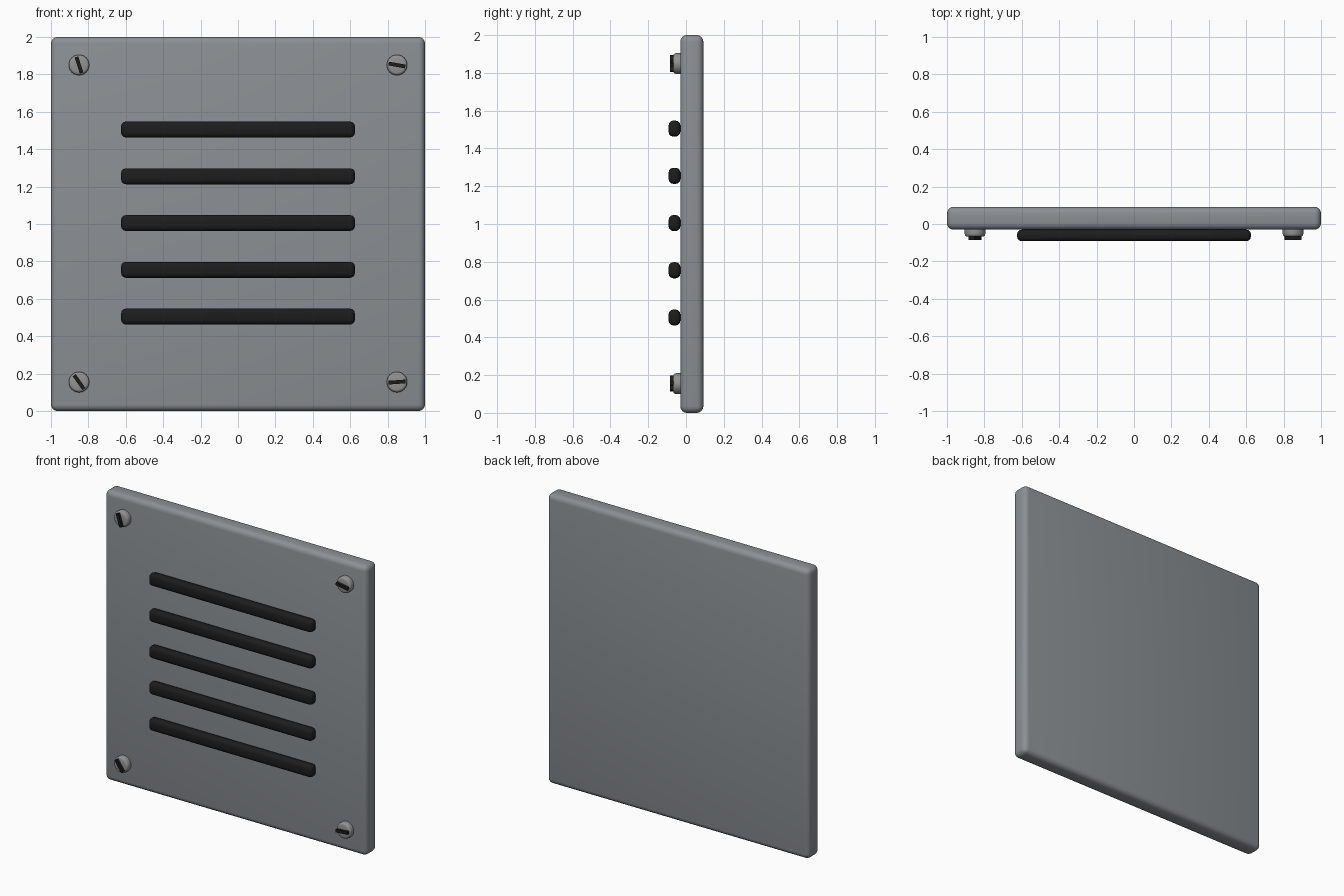
import bpy
import math

if "Cube" in bpy.data.objects:
    bpy.data.objects.remove(bpy.data.objects["Cube"])


def material(name, rgb):
    m = bpy.data.materials.new(name)
    m.diffuse_color = (*rgb, 1)
    m.use_nodes = True
    m.node_tree.nodes["Principled BSDF"].inputs["Base Color"].default_value = m.diffuse_color
    return m


PLATE = material("plate grey", (0.26, 0.28, 0.30))
SCREW = material("screw grey", (0.29, 0.29, 0.29))
DARK = material("dark slot", (0.012, 0.012, 0.012))


def finish(name, mat, bevel=0, segments=3, smooth=True):
    """Name, colour and round off the active object."""
    ob = bpy.context.object
    ob.name = name
    ob.data.materials.append(mat)
    bpy.ops.object.transform_apply(location=False, rotation=False, scale=True)
    if bevel:
        mod = ob.modifiers.new("rounded edges", 'BEVEL')
        mod.width = bevel
        mod.segments = segments
        mod.limit_method = 'ANGLE'
        mod.angle_limit = math.radians(40)
        bpy.ops.object.modifier_apply(modifier=mod.name)
    if smooth:
        bpy.ops.object.shade_smooth_by_angle(angle=math.radians(35))
    return ob


def box(name, mat, centre, size, bevel=0, segments=3, turn=0, smooth=True):
    bpy.ops.mesh.primitive_cube_add(size=1, location=centre, rotation=(0, -math.radians(turn), 0))
    bpy.context.object.scale = size
    return finish(name, mat, bevel, segments, smooth)


# Backing plate
box("plate", PLATE, (0, 0.031, 1), (2, 0.122, 2), 0.035, 4)

# Five horizontal louvre bars
for i in range(5):
    box(f"louvre_bar_{i + 1}", DARK, (0, -0.061, 0.505 + 0.25 * i),
        (1.25, 0.062, 0.085), 0.025, 3)

# Corner screws, each with its slot turned differently
for n, (x, z, turn) in enumerate([(-0.85, 1.85, 108), (0.85, 1.85, -10),
                                  (-0.85, 0.155, -55), (0.85, 0.155, 4)], 1):
    bpy.ops.mesh.primitive_cylinder_add(vertices=32, radius=0.055, depth=0.06,
                                        location=(x, -0.038, z),
                                        rotation=(math.pi / 2, 0, 0))
    finish(f"screw_head_{n}", SCREW, 0.015, 3)
    box(f"screw_slot_{n}", DARK, (x, -0.073, z), (0.09, 0.026, 0.02), turn=turn, smooth=False)
